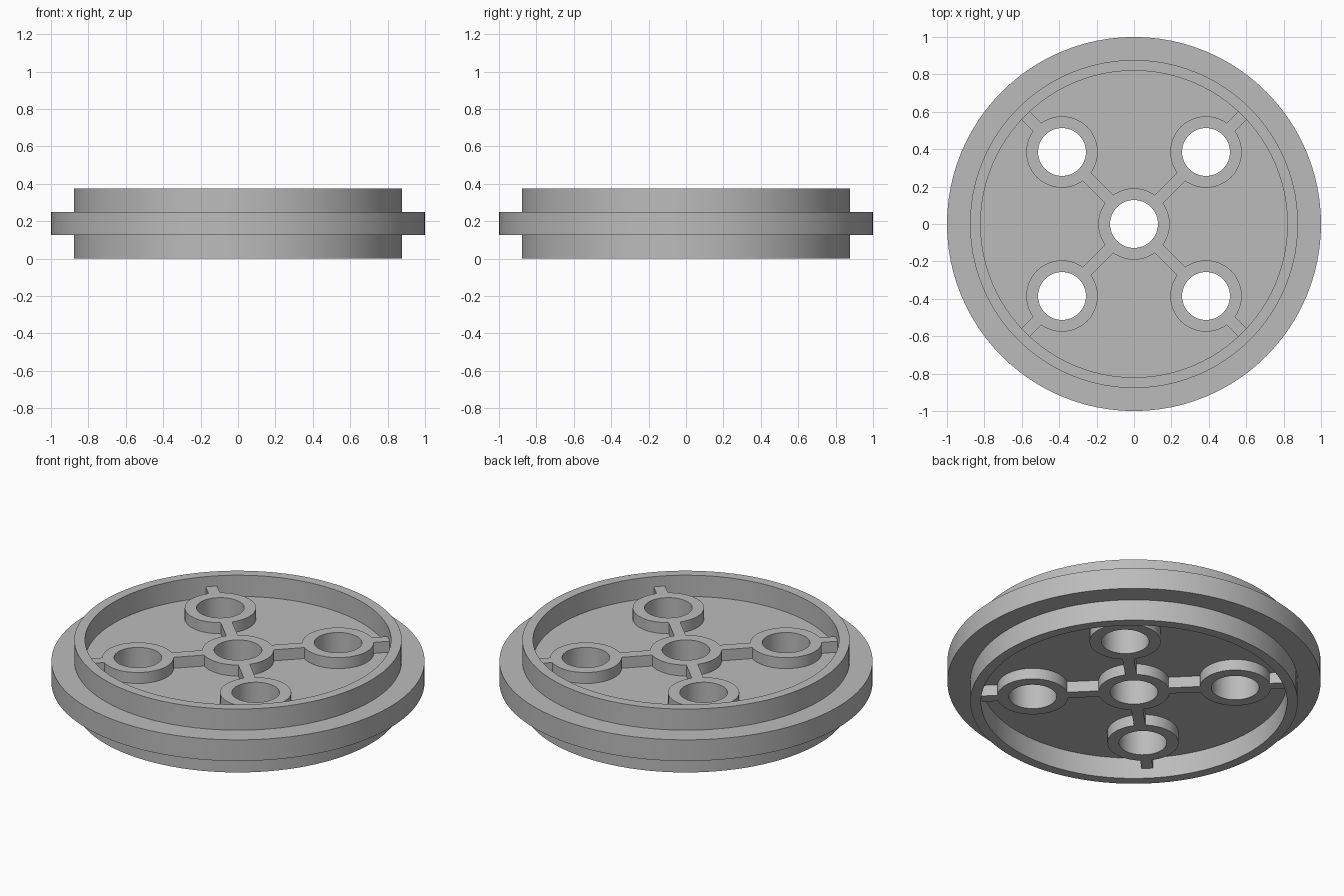
import bpy, bmesh, math
from mathutils import Matrix

if "Cube" in bpy.data.objects:
    bpy.data.objects.remove(bpy.data.objects["Cube"])

grey = bpy.data.materials.new("light_grey")
grey.diffuse_color = (0.5, 0.5, 0.5, 1)
grey.use_nodes = True
grey.node_tree.nodes["Principled BSDF"].inputs["Base Color"].default_value = grey.diffuse_color

HUBS = [(0, 0)] + [(x, y) for x in (-0.385, 0.385) for y in (-0.385, 0.385)]
MID = 0.1875          # mid height of the wheel
BOSS_H = 0.255        # boss and rib height, standing proud on both sides


def make_object(name, bm):
    bmesh.ops.recalc_face_normals(bm, faces=bm.faces)
    mesh = bpy.data.meshes.new(name)
    bm.to_mesh(mesh)
    bm.free()
    mesh.materials.append(grey)
    ob = bpy.data.objects.new(name, mesh)
    bpy.context.collection.objects.link(ob)
    return ob


def cylinder(name, x, y, r, h):
    bm = bmesh.new()
    bmesh.ops.create_cone(bm, cap_ends=True, segments=48, radius1=r, radius2=r,
                          depth=h, matrix=Matrix.Translation((x, y, MID)))
    return make_object(name, bm)


def rib(name, angle):
    bm = bmesh.new()
    m = (Matrix.Translation((0, 0, MID)) @ Matrix.Rotation(angle, 4, 'Z')
         @ Matrix.Diagonal((1.7, 0.062, BOSS_H, 1)))
    bmesh.ops.create_cube(bm, size=1, matrix=m)
    return make_object(name, bm)


def combine(target, tool, operation):
    mod = target.modifiers.new(operation, 'BOOLEAN')
    mod.operation, mod.solver, mod.object = operation, 'EXACT', tool
    bpy.context.view_layer.objects.active = target
    bpy.ops.object.modifier_apply(modifier=mod.name)
    bpy.data.objects.remove(tool)


# Wheel body: thin web, raised rim and wide outer flange, turned in one profile
profile = [(0, 0.125), (0.82, 0.125), (0.82, 0), (0.877, 0), (0.877, 0.125), (1, 0.125),
           (1, 0.25), (0.877, 0.25), (0.877, 0.375), (0.82, 0.375), (0.82, 0.25), (0, 0.25)]
bm = bmesh.new()
verts = [bm.verts.new((r, 0, z)) for r, z in profile]
edges = [bm.edges.new(pair) for pair in zip(verts, verts[1:])]
bmesh.ops.spin(bm, geom=verts + edges, cent=(0, 0, 0), axis=(0, 0, 1),
               angle=math.tau, steps=96, use_merge=False)
bmesh.ops.remove_doubles(bm, verts=bm.verts, dist=1e-4)
wheel = make_object("wheel", bm)

# Diagonal ribs and the five hub bosses
for i, a in enumerate((45, 135)):
    combine(wheel, rib(f"rib_{i}", math.radians(a)), 'UNION')
for i, (x, y) in enumerate(HUBS):
    combine(wheel, cylinder(f"boss_{i}", x, y, 0.191, BOSS_H), 'UNION')

# Through holes
for i, (x, y) in enumerate(HUBS):
    combine(wheel, cylinder(f"hole_{i}", x, y, 0.128, 1), 'DIFFERENCE')

bpy.ops.object.select_all(action='DESELECT')
wheel.select_set(True)
bpy.context.view_layer.objects.active = wheel
bpy.ops.object.shade_smooth_by_angle(angle=math.radians(30))
